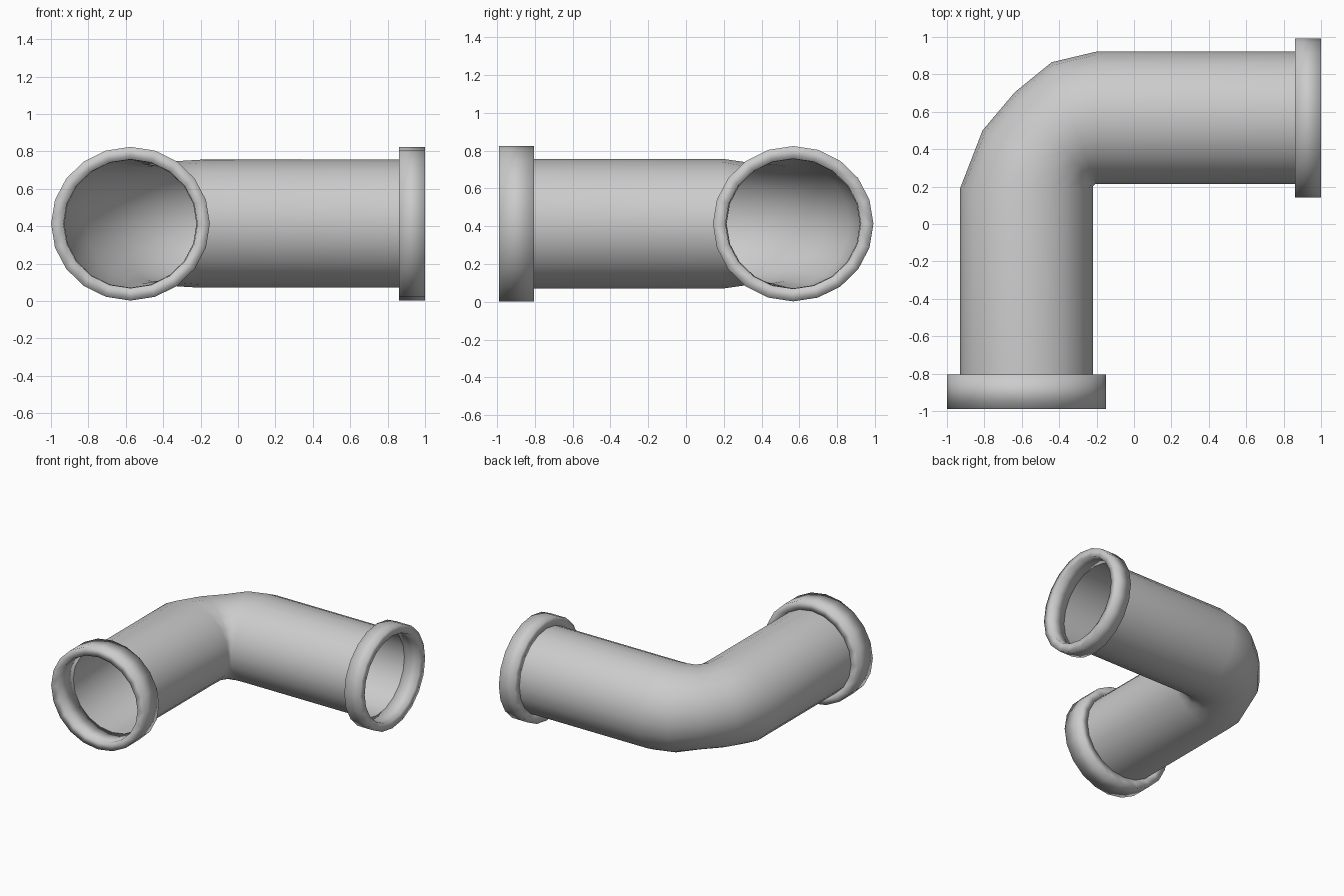
import bpy, bmesh, math
from mathutils import Vector

if "Cube" in bpy.data.objects:
    bpy.data.objects.remove(bpy.data.objects["Cube"])

SIDES = 20
ZC = 0.413          # height of the pipe axis
SQUASH = 0.968      # sections are slightly flatter in z


def ring(bm, inner, outer):
    """Elliptical cross-section spanning two plan points (x, y)."""
    a, b = Vector((*inner, ZC)), Vector((*outer, ZC))
    c, h = (a + b) / 2, (b - a) / 2
    return [bm.verts.new(c + h * math.cos(t) + Vector((0, 0, rz(h) * math.sin(t))))
            for t in (2 * math.pi * i / SIDES for i in range(SIDES))]


def rz(h):
    return min(h.length * SQUASH, 0.413) if h.length > 0.38 else min(h.length * SQUASH, 0.344)


def loft(name, sections, closed=False):
    bm = bmesh.new()
    rings = [ring(bm, *s) for s in sections]
    pairs = list(zip(rings, rings[1:]))
    if closed:
        pairs.append((rings[-1], rings[0]))
    for r, s in pairs:
        for i in range(SIDES):
            j = (i + 1) % SIDES
            bm.faces.new((r[i], r[j], s[j], s[i]))
    bmesh.ops.recalc_face_normals(bm, faces=bm.faces)
    for f in bm.faces:
        f.smooth = True
    me = bpy.data.meshes.new(name)
    bm.to_mesh(me)
    bm.free()
    ob = bpy.data.objects.new(name, me)
    bpy.context.collection.objects.link(ob)
    return ob


# Elbow pipe: straight leg, four-segment bend, straight leg
loft("elbow_pipe", [
    ((-0.22, -0.81), (-0.93, -0.81)),
    ((-0.22, 0.19), (-0.93, 0.19)),
    ((-0.218, 0.203), (-0.81, 0.50)),
    ((-0.212, 0.21), (-0.637, 0.705)),
    ((-0.205, 0.214), (-0.44, 0.865)),
    ((-0.20, 0.215), (-0.20, 0.922)),
    ((0.865, 0.215), (0.865, 0.922)),
])

# Socket collars: hollow rings (position along the leg, radius)
def profile(back, front):
    return [(back, 0.353), (back, 0.4245), (front, 0.4245), (front, 0.358)]


loft("front_collar", [((-0.575 + r, y), (-0.575 - r, y))
                      for y, r in profile(-0.805, -0.988)], closed=True)
loft("side_collar", [((x, 0.567 - r), (x, 0.567 + r))
                     for x, r in profile(0.862, 1.0)], closed=True)
